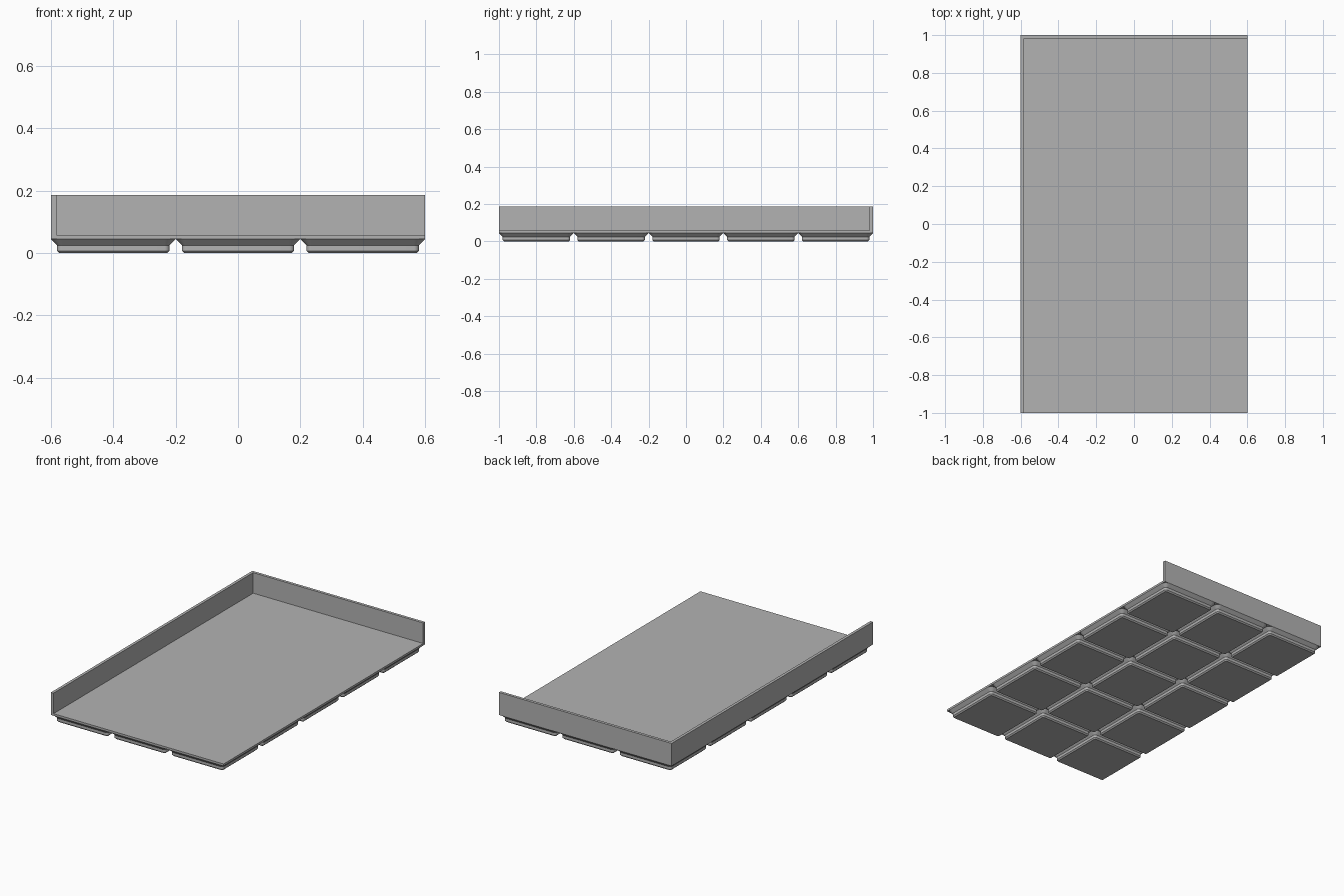
import bpy, bmesh, math

cube = bpy.data.objects.get("Cube")
if cube:
    bpy.data.objects.remove(cube, do_unlink=True)

HALF_X, HALF_Y = 0.6, 1.0
WALL = 0.018
BASE_Z, FLOOR_Z, TOP_Z = 0.045, 0.058, 0.187
CELL = 0.4

grey = bpy.data.materials.new("plain_grey")
grey.use_nodes = True
colour = (0.45, 0.45, 0.45, 1)
grey.diffuse_color = colour
grey.node_tree.nodes["Principled BSDF"].inputs["Base Color"].default_value = colour


def mesh_from(bm, name):
    bmesh.ops.recalc_face_normals(bm, faces=bm.faces[:])
    mesh = bpy.data.meshes.new(name)
    bm.to_mesh(mesh)
    bm.free()
    mesh.materials.append(grey)
    return mesh


def add_object(name, mesh, location=(0, 0, 0)):
    obj = bpy.data.objects.new(name, mesh)
    obj.location = location
    bpy.context.collection.objects.link(obj)
    return obj


def raise_faces(bm, faces, height):
    """Extrude a flat region upwards and return its new top faces."""
    geom = bmesh.ops.extrude_face_region(bm, geom=faces)["geom"]
    verts = [g for g in geom if isinstance(g, bmesh.types.BMVert)]
    bmesh.ops.translate(bm, verts=verts, vec=(0, 0, height))
    return [g for g in geom if isinstance(g, bmesh.types.BMFace)]


# Tray: floor slab with a wall along the right side and the back
bm = bmesh.new()
xs = (-HALF_X, -HALF_X + WALL, HALF_X)
ys = (-HALF_Y, HALF_Y - WALL, HALF_Y)
grid = [[bm.verts.new((x, y, BASE_Z)) for y in ys] for x in xs]
plan = [bm.faces.new((grid[i][j], grid[i + 1][j], grid[i + 1][j + 1], grid[i][j + 1]))
        for i in range(2) for j in range(2)]
underside = [f.copy() for f in plan]
tops = raise_faces(bm, plan, FLOOR_Z - BASE_Z)
walls = [f for f in tops
         if f.calc_center_median().x < xs[1] or f.calc_center_median().y > ys[1]]
raise_faces(bm, walls, TOP_Z - FLOOR_Z)
bmesh.ops.delete(bm, geom=[f for f in bm.faces if f in plan or f in walls], context="FACES") \
    if any(f.is_valid for f in plan + walls) else None
bmesh.ops.remove_doubles(bm, verts=bm.verts[:], dist=0.0001)
add_object("tray", mesh_from(bm, "tray"))


# Foot: rounded square stepped through chamfer, straight and chamfer
def rounded_square(bm, half, radius, z, steps=8):
    loop = []
    for corner in range(4):
        mid = math.radians(45 + 90 * corner)
        cx = math.copysign(half - radius, math.cos(mid))
        cy = math.copysign(half - radius, math.sin(mid))
        for k in range(steps + 1):
            a = math.radians(90 * (corner + k / steps))
            loop.append(bm.verts.new((cx + radius * math.cos(a), cy + radius * math.sin(a), z)))
    return loop


bm = bmesh.new()
profile = [(0.1725, 0.008, 0), (0.18, 0.0155, 0.0075),
           (0.18, 0.0155, 0.025), (0.2, 0.0355, BASE_Z)]
loops = [rounded_square(bm, *level) for level in profile]
bm.faces.new(loops[0][::-1])
for low, high in zip(loops, loops[1:]):
    for i in range(len(low)):
        j = (i + 1) % len(low)
        bm.faces.new((low[i], low[j], high[j], high[i]))
foot_mesh = mesh_from(bm, "foot")

feet = [add_object(f"foot_{i + 1}_{j + 1}", foot_mesh, ((i - 1) * CELL, (j - 2) * CELL, 0))
        for i in range(3) for j in range(5)]

# Smooth the rounded corners, keep the chamfer edges crisp
bpy.ops.object.select_all(action="DESELECT")
feet[0].select_set(True)
bpy.context.view_layer.objects.active = feet[0]
bpy.ops.object.shade_smooth_by_angle(angle=math.radians(30))
